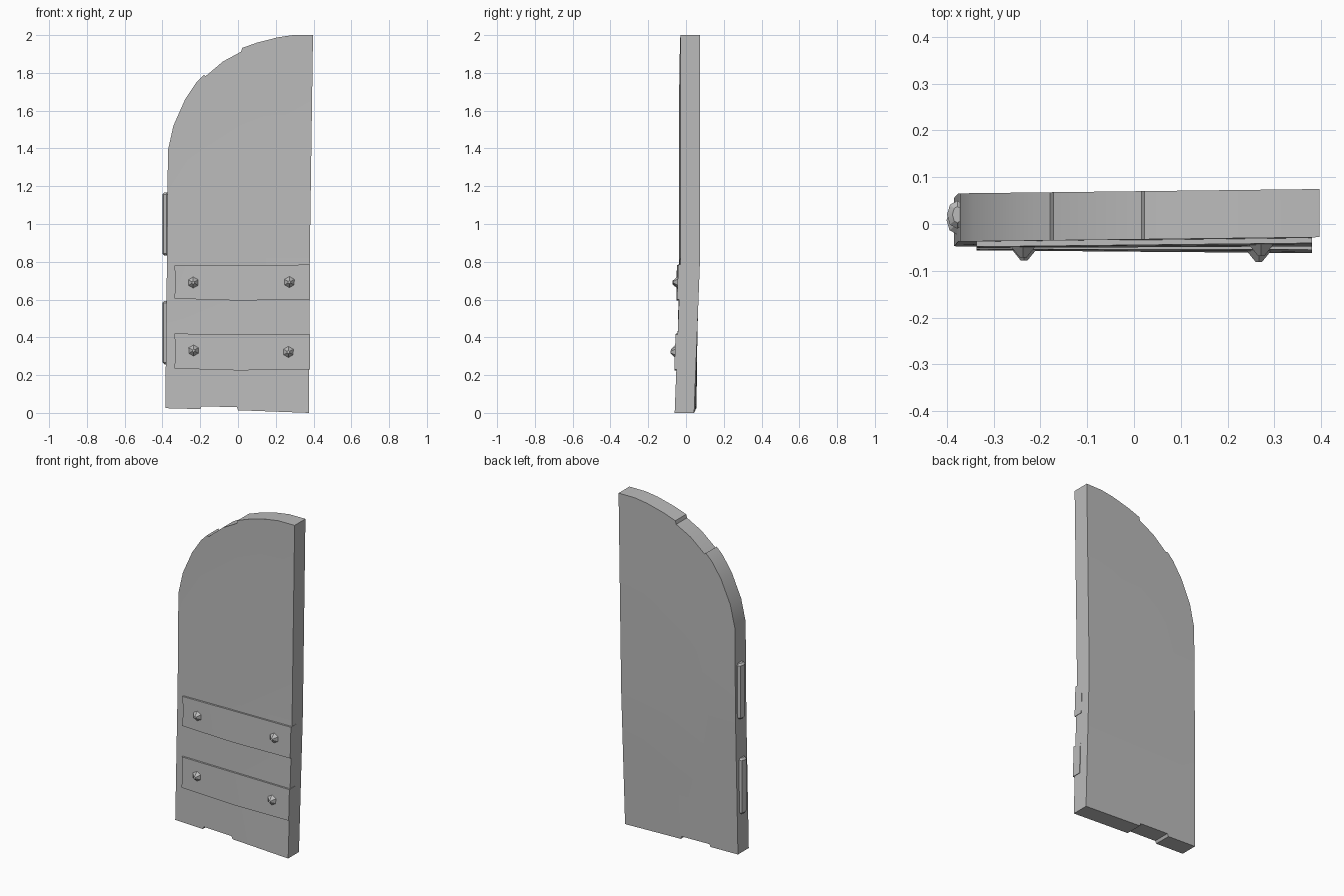
import bpy, bmesh, math
from mathutils import Vector, Matrix

if "Cube" in bpy.data.objects:
    bpy.data.objects.remove(bpy.data.objects["Cube"])

grey = bpy.data.materials.new("plain grey")
grey.use_nodes = True
colour = (0.5, 0.5, 0.5, 1)
grey.diffuse_color = colour
grey.node_tree.nodes["Principled BSDF"].inputs["Base Color"].default_value = colour


def front_y(x, z):
    """Front surface of the slightly twisted door, bent below the middle."""
    bend = max(0, (0.82 - z) / 0.82)
    return -0.033 + 0.012 * x - bend * (0.021 + 0.028 * x)


def finish(name, bm):
    bmesh.ops.recalc_face_normals(bm, faces=bm.faces)
    mesh = bpy.data.meshes.new(name)
    bm.to_mesh(mesh)
    bm.free()
    mesh.materials.append(grey)
    ob = bpy.data.objects.new(name, mesh)
    bpy.context.collection.objects.link(ob)
    bpy.ops.object.select_all(action="DESELECT")
    ob.select_set(True)
    bpy.context.view_layer.objects.active = ob
    bpy.ops.object.shade_smooth_by_angle(angle=math.radians(30))
    return ob


def slab(name, outline, front, back, cuts):
    """Extrude an x/z outline in depth, cut it, and follow the door's warp."""
    bm = bmesh.new()
    face = bm.faces.new([bm.verts.new((x, front, z)) for x, z in outline])
    side = bmesh.ops.extrude_face_region(bm, geom=[face], use_keep_orig=True)
    moved = [v for v in side["geom"] if isinstance(v, bmesh.types.BMVert)]
    bmesh.ops.translate(bm, verts=moved, vec=(0, back - front, 0))
    for point, normal in cuts:
        bmesh.ops.bisect_plane(bm, geom=bm.verts[:] + bm.edges[:] + bm.faces[:],
                               plane_co=point, plane_no=normal)
    for v in bm.verts:
        v.co.y += front_y(v.co.x, v.co.z)
    return finish(name, bm)


# Door leaf: uneven plank ends at the bottom and a quarter arch on top
outline = [(-0.385, 0.025), (-0.2, 0.02), (-0.192, 0.035), (-0.006, 0.03),
           (0, 0.014), (0.376, 0), (0.38, 0.82), (0.397, 2), (0.29, 2),
           (0.21, 1.988), (0.1, 1.96), (0.022, 1.932), (0.016, 1.912),
           (-0.08, 1.86), (-0.172, 1.782), (-0.18, 1.79), (-0.22, 1.75),
           (-0.28, 1.66), (-0.342, 1.52), (-0.371, 1.39), (-0.376, 0.82)]
slab("door_leaf", outline, 0, 0.103,
     [((0, 0, 0.82), (0, 0, 1)), ((0, 0, 0.4), (0, 0, 1)), ((0.01, 0, 0), (1, 0, 0))])

# Metal straps with two rivets each
for label, low, high, rise, rivets in (
        ("lower", 0.23, 0.417, -0.005, ((-0.235, 0.33), (0.267, 0.322))),
        ("upper", 0.6, 0.783, 0.003, ((-0.237, 0.69), (0.272, 0.692)))):
    mid = (low + high) / 2
    strap = [(-0.337, low + 0.005), (0, low - 0.005), (0.381, low),
             (0.381, high + rise / 2), (0, high), (-0.337, high - rise / 2),
             (-0.33, mid)]
    slab(label + "_strap", strap, -0.011, 0.045,
         [((0, 0, 0), (1, 0, 0)), ((0, 0, mid), (0, 0, 1))])
    for side, (x, z) in zip(("right", "left"), rivets):
        bm = bmesh.new()
        bmesh.ops.create_cone(bm, segments=6, cap_ends=True, radius1=0.036,
                              radius2=0.008, depth=0.03)
        place = Matrix.Translation((x, front_y(x, z) - 0.019, z))
        bm.transform(place @ Matrix.Rotation(math.radians(90), 4, "X"))
        finish(f"{label}_{side}_rivet", bm)

# Hinge barrels half sunk into the straight edge
for label, x, y, z in (("lower", -0.379, 0.008, 0.425), ("upper", -0.378, 0.02, 1)):
    bm = bmesh.new()
    bmesh.ops.create_cone(bm, segments=8, cap_ends=True, radius1=1, radius2=1, depth=2)
    bm.transform(Matrix.Diagonal((0.022, 0.03, 0.168, 1)))
    rims = [e for e in bm.edges if abs(e.verts[0].co.z - e.verts[1].co.z) < 0.01]
    bmesh.ops.bevel(bm, geom=rims, offset=0.011, segments=1, affect="EDGES")
    bm.transform(Matrix.Translation((x, y, z)))
    finish(label + "_hinge", bm)
